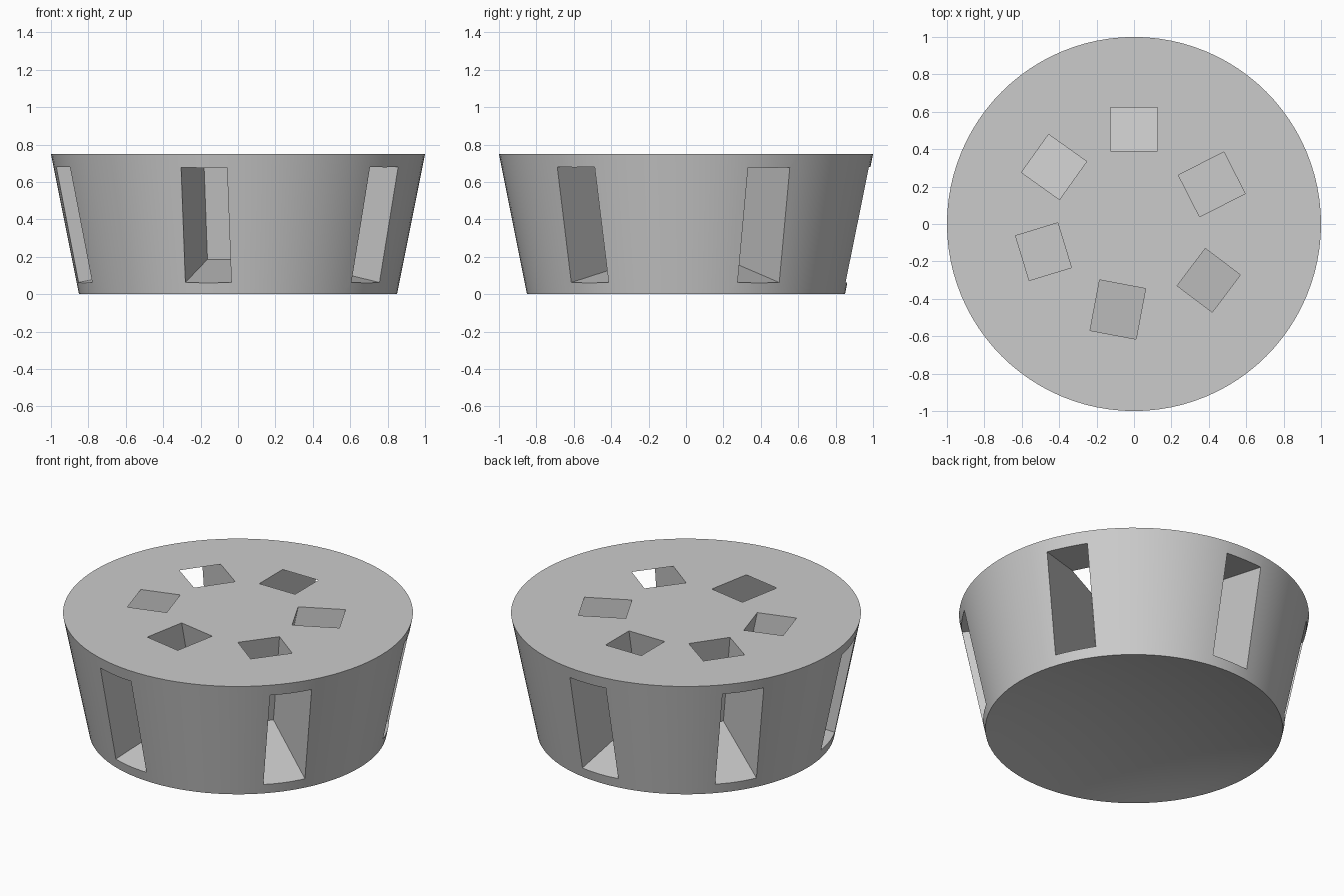
import bpy, bmesh
from math import radians
from mathutils import Matrix, Vector

cube = bpy.data.objects.get("Cube")
if cube:
    bpy.data.objects.remove(cube)

HEIGHT = 0.75
BASE = 0.85        # radius of the foot
DISH = 0.1         # depth of the hollow underneath
SLOPE = 0.195      # tilt of every chute
FLOOR = 0.06       # height of the chute mouth
HALF_WIDTH = 0.125

grey = bpy.data.materials.new("plain grey")
grey.use_nodes = True
colour = (0.6, 0.6, 0.6, 1)
grey.diffuse_color = colour
grey.node_tree.nodes["Principled BSDF"].inputs["Base Color"].default_value = colour


def add_object(name, bm):
    bmesh.ops.recalc_face_normals(bm, faces=bm.faces)
    mesh = bpy.data.meshes.new(name)
    bm.to_mesh(mesh)
    bm.free()
    mesh.materials.append(grey)
    obj = bpy.data.objects.new(name, mesh)
    bpy.context.collection.objects.link(obj)
    return obj


def add_chute(bm, angle, inner, outer):
    """Tilted box that breaks out through the top and the side wall."""
    s, far = SLOPE, 1.2
    low_r = (inner - s * (HEIGHT - FLOOR) + s * s * 0.865) / (1 + s * s)
    high_r = (inner + s * s * outer) / (1 + s * s)

    def floor(r):
        return FLOOR + s * (0.865 - r)

    def ceiling(r):
        return HEIGHT + s * (outer - r)

    profile = [(low_r, floor(low_r)), (far, floor(far)),
               (far, ceiling(far)), (high_r, ceiling(high_r))]
    turn = Matrix.Rotation(radians(angle), 3, 'Z')
    sides = [[bm.verts.new(turn @ Vector((r, y, z))) for r, z in profile]
             for y in (-HALF_WIDTH, HALF_WIDTH)]
    for side in sides:
        bm.faces.new(side)
    for i in range(4):
        j = (i + 1) % 4
        bm.faces.new((sides[0][i], sides[0][j], sides[1][j], sides[1][i]))


# Tapered round body, lathed with a shallow dish underneath
bm = bmesh.new()
outline = [(BASE * i / 12, DISH * (1 - (i / 12) ** 2)) for i in range(13)]
outline += [(1.0, HEIGHT), (0.0, HEIGHT)]
points = [bm.verts.new((r, 0, z)) for r, z in outline]
edges = [bm.edges.new(pair) for pair in zip(points, points[1:])]
bmesh.ops.spin(bm, geom=points + edges, cent=(0, 0, 0), axis=(0, 0, 1),
               angle=radians(360), steps=96, use_merge=True)
bmesh.ops.remove_doubles(bm, verts=bm.verts, dist=0.0001)
bmesh.ops.dissolve_degenerate(bm, edges=bm.edges, dist=0.0001)
body = add_object("tapered_body", bm)

# Chute cutters: angle around the body, inner and outer radius of the top hole
bm = bmesh.new()
for chute in ((27, 0.33, 0.603), (90, 0.39, 0.623), (144.5, 0.40, 0.65),
              (197, 0.388, 0.624), (259.3, 0.328, 0.603), (323, 0.383, 0.618)):
    add_chute(bm, *chute)
cutter = add_object("chute_cutter", bm)
cutter.hide_render = True
cutter.hide_viewport = True

# Cut the chutes and keep the plain result
cut = body.modifiers.new("chutes", 'BOOLEAN')
cut.operation = 'DIFFERENCE'
cut.solver = 'EXACT'
cut.object = cutter
bpy.context.view_layer.objects.active = body
body.select_set(True)
bpy.ops.object.modifier_apply(modifier=cut.name)
bpy.data.objects.remove(cutter)
bpy.ops.object.shade_smooth_by_angle(angle=radians(20))
